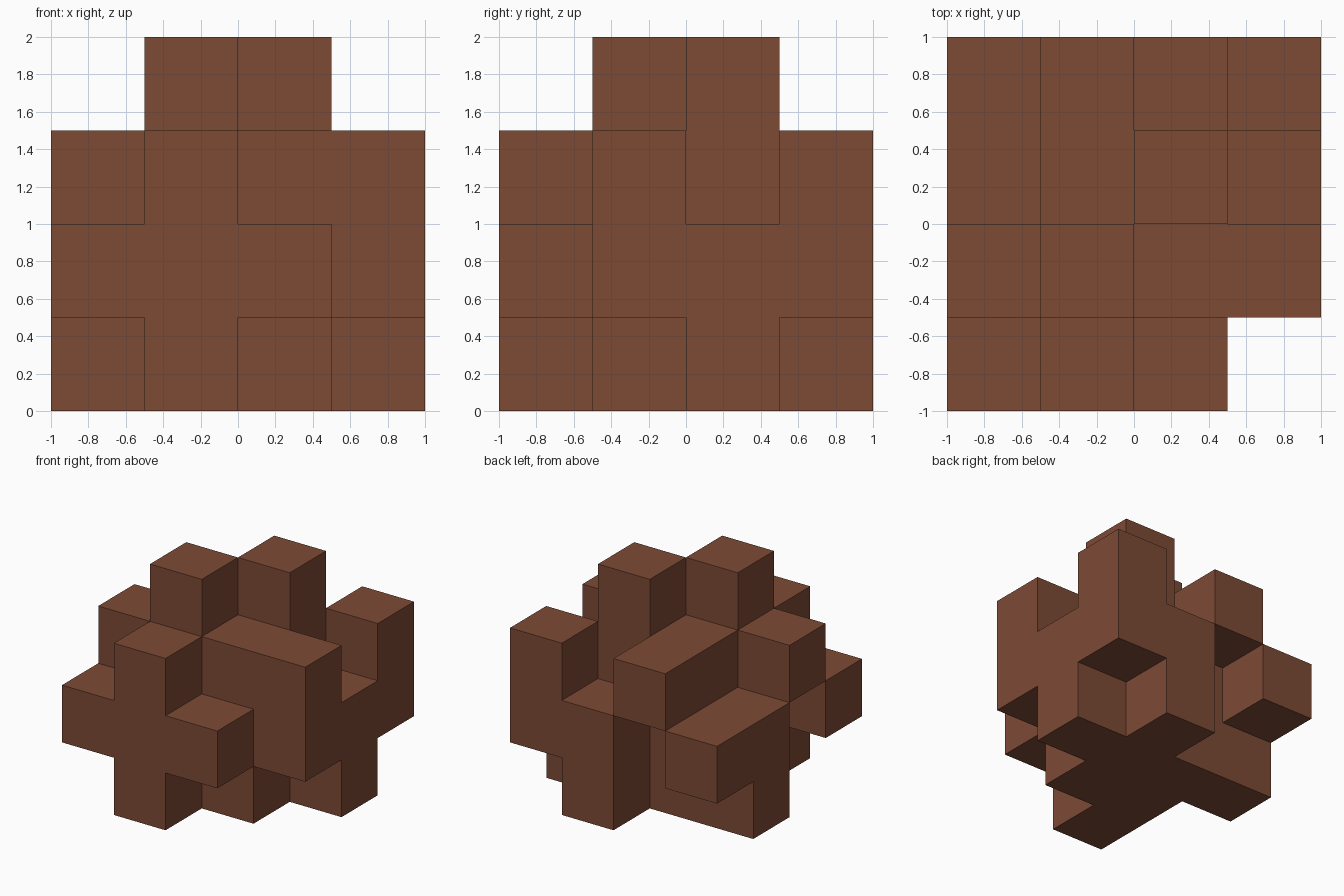
import bpy, bmesh, math
from mathutils import Vector

if "Cube" in bpy.data.objects:
    bpy.data.objects.remove(bpy.data.objects["Cube"], do_unlink=True)

CELL = 0.5

# Floor plans of each level, bottom to top; rows run back to front, columns along +x
LEVELS = [
    ["..#.", "####", ".##.", ".#.."],
    ["#.##", "####", ".###", "###."],
    [".#.#", ".##.", "####", ".#.."],
    ["....", "..#.", ".#..", "...."],
]

cells = {(x, 3 - row, z)
         for z, plan in enumerate(LEVELS)
         for row, line in enumerate(plan)
         for x, mark in enumerate(line) if mark == "#"}


def make_material(name, color):
    mat = bpy.data.materials.new(name)
    mat.use_nodes = True
    mat.diffuse_color = color
    mat.node_tree.nodes["Principled BSDF"].inputs["Base Color"].default_value = color
    return mat


# Only the outer skin of the stacked blocks is made
bm = bmesh.new()
for cell in cells:
    centre = Vector(((cell[0] - 1.5) * CELL, (cell[1] - 1.5) * CELL, (cell[2] + 0.5) * CELL))
    for axis in range(3):
        for sign in (-1, 1):
            neighbour = list(cell)
            neighbour[axis] += sign
            if tuple(neighbour) in cells:
                continue
            n, u, v = Vector(), Vector(), Vector()
            n[axis] = sign * CELL / 2
            u[(axis + 1) % 3] = CELL / 2
            v[(axis + 2) % 3] = sign * CELL / 2
            corners = [n - u - v, n + u - v, n + u + v, n - u + v]
            bm.faces.new([bm.verts.new(centre + c) for c in corners])

# Weld the blocks and merge flush faces
bmesh.ops.remove_doubles(bm, verts=bm.verts[:], dist=0.001)
bmesh.ops.dissolve_limit(bm, angle_limit=math.radians(1),
                         verts=bm.verts[:], edges=bm.edges[:])

mesh = bpy.data.meshes.new("stacked_block_body")
bm.to_mesh(mesh)
bm.free()
mesh.materials.append(make_material("brown_wood", (0.205, 0.069, 0.036, 1.0)))
body = bpy.data.objects.new("stacked_block_body", mesh)
bpy.context.collection.objects.link(body)
